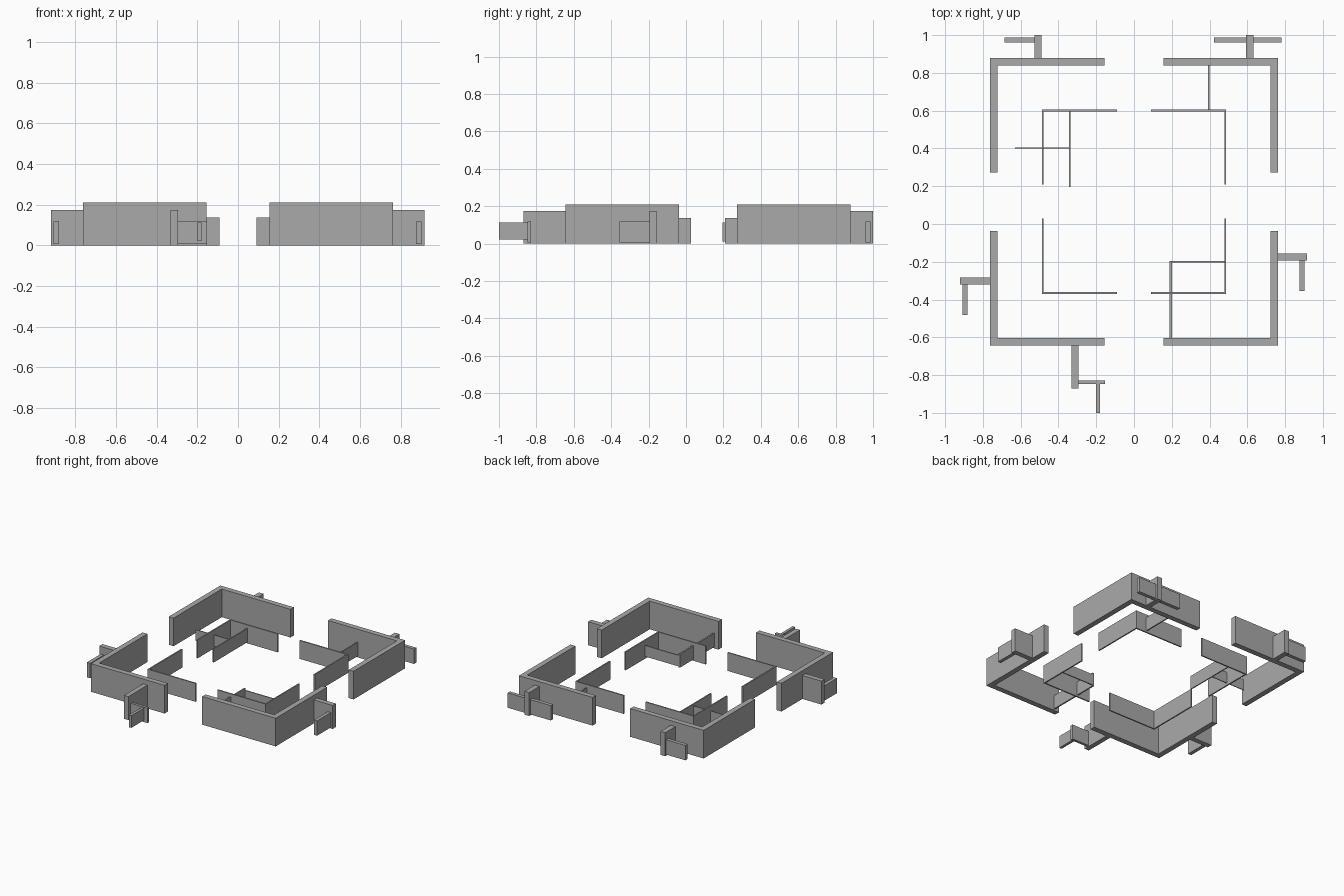
import bpy
import bmesh
from mathutils import Vector

cube = bpy.data.objects.get("Cube")
if cube:
    bpy.data.objects.remove(cube, do_unlink=True)

grey = bpy.data.materials.new("plain grey")
grey.use_nodes = True
colour = (0.4, 0.4, 0.4, 1)
grey.diffuse_color = colour
grey.node_tree.nodes["Principled BSDF"].inputs["Base Color"].default_value = colour

CENTRE_Y = 0.118   # middle of the wall rings
OUTER = 0.762      # half width of the outer ring
INNER = 0.488      # half width of the inner ring


def slabs(name, boxes):
    """One object from boxes, each given as x, y and z ranges."""
    bm = bmesh.new()
    for ranges in boxes:
        lo, hi = (Vector(c) for c in zip(*ranges))
        made = bmesh.ops.create_cube(bm, size=1)["verts"]
        bmesh.ops.scale(bm, vec=hi - lo, verts=made)
        bmesh.ops.translate(bm, vec=(lo + hi) / 2, verts=made)
    mesh = bpy.data.meshes.new(name)
    bm.to_mesh(mesh)
    bm.free()
    mesh.materials.append(grey)
    obj = bpy.data.objects.new(name, mesh)
    bpy.context.collection.objects.link(obj)


def corner_wall(name, sx, sy, half, arm, thick, height):
    """L-shaped wall in one corner; sx and sy pick the quadrant."""
    bm = bmesh.new()
    inner, end = half - thick, half - arm
    outline = [(half, half), (end, half), (end, inner),
               (inner, inner), (inner, end), (half, end)]
    verts = [bm.verts.new((sx * x, CENTRE_Y + sy * y, 0)) for x, y in outline]
    face = bm.faces.new(verts)
    top = bmesh.ops.extrude_face_region(bm, geom=[face])["geom"]
    bmesh.ops.translate(bm, vec=(0, 0, height),
                        verts=[g for g in top if isinstance(g, bmesh.types.BMVert)])
    bmesh.ops.recalc_face_normals(bm, faces=bm.faces)
    mesh = bpy.data.meshes.new(name)
    bm.to_mesh(mesh)
    bm.free()
    mesh.materials.append(grey)
    bpy.context.collection.objects.link(bpy.data.objects.new(name, mesh))


# Two broken square rings of walls
for sx, side in ((1, "left"), (-1, "right")):
    for sy, end in ((1, "back"), (-1, "front")):
        corner_wall(f"outer_wall_{end}_{side}", sx, sy, OUTER, 0.607, 0.04, 0.21)
        corner_wall(f"inner_wall_{end}_{side}", sx, sy, INNER, 0.398, 0.01, 0.137)

# Height ranges of the smaller pieces
STUB = (0, 0.175)
PLATE = (0.007, 0.118)
FIN = (0.022, 0.113)
THIN = (0.011, 0.113)
THIN_LOW = (0.018, 0.1)
BACK, FRONT = CENTRE_Y + OUTER, CENTRE_Y - OUTER

# Branches standing out from the outer walls
slabs("back_left_branch", [
    ((0.593, 0.632), (BACK, 1), STUB),
    ((0.424, 0.78), (0.96, 0.987), PLATE)])
slabs("back_right_branch", [
    ((-0.528, -0.49), (BACK, 1), STUB),
    ((-0.686, -0.528), (0.96, 0.987), PLATE)])
slabs("left_side_branch", [
    ((OUTER, 0.917), (-0.194, -0.157), STUB),
    ((0.876, 0.902), (-0.356, -0.194), PLATE)])
slabs("right_side_branch", [
    ((-0.92, -OUTER), (-0.32, -0.283), STUB),
    ((-0.909, -0.882), (-0.482, -0.32), PLATE)])
slabs("front_branch", [
    ((-0.331, -0.295), (-0.87, FRONT), STUB),
    ((-0.295, -0.153), (-0.848, -0.828), PLATE),
    ((-0.2, -0.18), (-1, -0.848), FIN)])

# Thin partitions around the inner walls
slabs("back_right_partition", [
    ((-0.345, -0.337), (0.195, 0.6), THIN),
    ((-0.63, -0.345), (0.4, 0.406), THIN_LOW)])
slabs("back_left_partition", [
    ((0.392, 0.401), (0.605, 0.84), THIN)])
slabs("front_left_partition", [
    ((0.189, 0.2), (-0.604, -0.197), THIN),
    ((0.2, 0.479), (-0.205, -0.197), THIN_LOW)])
